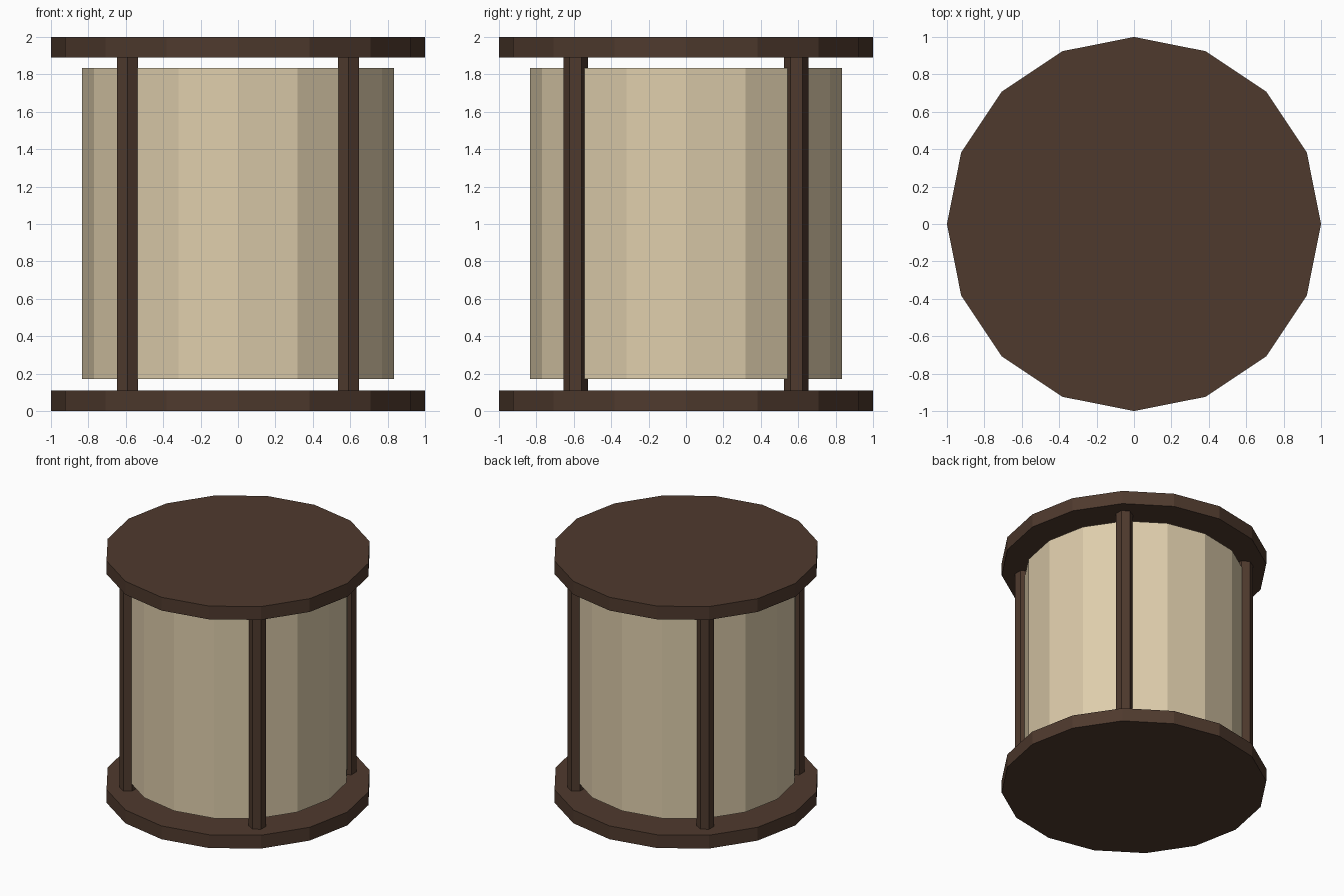
import bpy, math

if "Cube" in bpy.data.objects:
    bpy.data.objects.remove(bpy.data.objects["Cube"])

def material(name, rgb):
    m = bpy.data.materials.new(name)
    m.diffuse_color = (*rgb, 1)
    m.use_nodes = True
    m.node_tree.nodes["Principled BSDF"].inputs["Base Color"].default_value = m.diffuse_color
    return m

wood = material("dark_wood", (0.078, 0.042, 0.027))
paper = material("cream_shade", (0.73, 0.61, 0.41))

def prism(name, sides, radius, z0, z1, mat, x=0, y=0, turn=0):
    bpy.ops.mesh.primitive_cylinder_add(
        vertices=sides, radius=radius, depth=z1 - z0,
        location=(x, y, (z0 + z1) / 2), rotation=(0, 0, turn))
    ob = bpy.context.object
    ob.name = name
    ob.data.materials.append(mat)
    return ob

# round end plates
prism("bottom_plate", 16, 1.0, 0, 0.11, wood)
prism("top_plate", 16, 1.0, 1.89, 2.0, wood)

# drum-shaped shade floating between the plates
prism("shade", 16, 0.833, 0.17, 1.835, paper)

# four hexagonal posts, half sunk into the shade
for side, sx in (("left", -1), ("right", 1)):
    for end, sy in (("front", -1), ("back", 1)):
        prism(f"{end}_{side}_post", 6, 0.065, 0.11, 1.89, wood, sx * 0.59, sy * 0.59)
